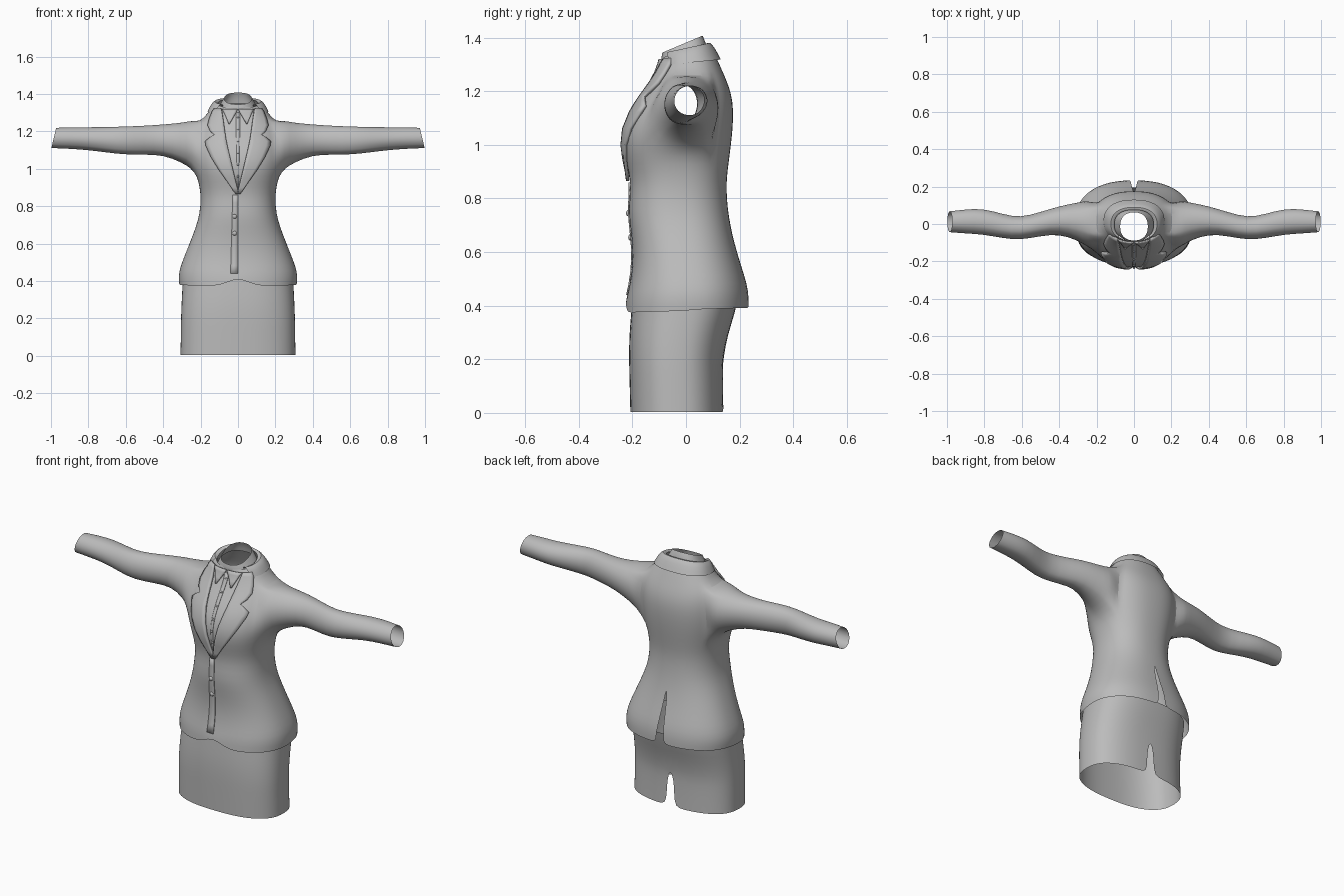
import bpy, bmesh, math
from mathutils import Vector
from mathutils.bvhtree import BVHTree

if "Cube" in bpy.data.objects:
    bpy.data.objects.remove(bpy.data.objects["Cube"])

grey = bpy.data.materials.new("grey cloth")
grey.diffuse_color = (0.5, 0.5, 0.5, 1)
grey.use_nodes = True
grey.node_tree.nodes["Principled BSDF"].inputs["Base Color"].default_value = grey.diffuse_color
N = 40  # columns around the body


def finish(name, bm, subdiv=1, thick=0.0):
    bmesh.ops.remove_doubles(bm, verts=bm.verts, dist=0.0005)
    bmesh.ops.recalc_face_normals(bm, faces=bm.faces)
    me = bpy.data.meshes.new(name)
    bm.to_mesh(me)
    bm.free()
    me.materials.append(grey)
    ob = bpy.data.objects.new(name, me)
    bpy.context.collection.objects.link(ob)
    if thick:
        m = ob.modifiers.new("thickness", 'SOLIDIFY')
        m.thickness = thick
        m.offset = 0
    if subdiv:
        ob.modifiers.new("smooth", 'SUBSURF').levels = subdiv
        ob.modifiers["smooth"].render_levels = subdiv
    bpy.ops.object.select_all(action='DESELECT')
    bpy.context.view_layer.objects.active = ob
    ob.select_set(True)
    bpy.ops.object.shade_smooth_by_angle(angle=math.radians(40))
    return ob


def loft(bm, rows, seam, e=0.85):
    """Rings (z, half width, front y, back y, tilt, half gap) with the gap at the seam angle."""
    grid = []
    for z, hw, yf, yb, tilt, gap in rows:
        ring = []
        for j in range(N + 1):
            a = seam + gap + (2 * math.pi - 2 * gap) * j / N
            c, s = math.cos(a), math.sin(a)
            x = hw * math.copysign(abs(c) ** e, c)
            y = (yf + yb) / 2 + (yb - yf) / 2 * math.copysign(abs(s) ** e, s)
            ring.append(bm.verts.new((x, y, z + tilt * y)))
        grid.append(ring)
    return grid


def skin(bm, grid, skip=lambda i, j: False):
    for i in range(len(grid) - 1):
        for j in range(len(grid[i]) - 1):
            if not skip(i, j):
                bm.faces.new((grid[i][j], grid[i][j + 1], grid[i + 1][j + 1], grid[i + 1][j]))


# Jacket body, with a back vent and armholes
BACK, FRONT = math.pi / 2, -math.pi / 2
body = [(.385, .315, -.225, .234, 0.03, .05), (.43, .319, -.222, .234, 0, .045),
        (.48, .308, -.21, .228, 0, .035), (.55, .28, -.2, .205, 0, .025),
        (.62, .252, -.2, .184, 0, .015), (.69, .225, -.208, .167, 0, 0),
        (.76, .205, -.216, .156, 0, 0), (.84, .199, -.206, .15, 0, 0),
        (.9, .205, -.214, .155, 0, 0), (.96, .219, -.229, .163, 0, 0),
        (1.03, .235, -.237, .172, 0, 0), (1.1, .24, -.217, .177, 0, 0),
        (1.16, .235, -.182, .175, 0, 0), (1.21, .225, -.146, .163, 0, 0),
        (1.252, .203, -.118, .146, 0, 0), (1.29, .166, -.102, .125, .08, 0),
        (1.33, .14, -.094, .102, .2, 0), (1.352, .113, -.09, .084, .3, 0)]
bm = bmesh.new()
grid = loft(bm, body, BACK)
for v in grid[0]:  # rounded cutaway where the fronts meet
    if v.co.y < 0:
        v.co.z += .045 * math.exp(-(v.co.x / .06) ** 2) - .004
LOW, HIGH, SPAN = 9, 14, 4
skin(bm, grid, lambda i, j: LOW <= i < HIGH and
     any(m - SPAN <= j < m + SPAN for m in (N // 4, 3 * N // 4)))

# Sleeves: (x, front y, back y, bottom z, top z), grown from the armholes
sleeve = [(.25, -.125, .13, 1.0, 1.258), (.3, -.09, .118, 1.032, 1.246),
          (.4, -.055, .098, 1.073, 1.237), (.5, -.066, .066, 1.074, 1.23),
          (.61, -.088, .035, 1.075, 1.226), (.7, -.077, .055, 1.086, 1.223),
          (.81, -.057, .086, 1.1, 1.222), (.9, -.052, .08, 1.106, 1.222),
          (.985, -.045, .07, 1.11, 1.219)]
for mid, side in ((N // 4, -1), (3 * N // 4, 1)):
    a, b = mid - SPAN, mid + SPAN
    hole = ([grid[LOW][j] for j in range(a, b)] + [grid[i][b] for i in range(LOW, HIGH)] +
            [grid[HIGH][j] for j in range(b, a, -1)] + [grid[i][a] for i in range(HIGH, LOW, -1)])
    angles = [math.atan2((v.co.z - 1.115) / .14, (v.co.y + .005) / .12) for v in hole]
    rings = [hole + hole[:1]]
    for x, yf, yb, zb, zt in sleeve:
        ring = []
        for t in angles:
            slant = -.013 * math.sin(t) if x > .95 else 0
            ring.append(bm.verts.new((side * (x + slant), (yf + yb) / 2 + (yb - yf) / 2 * math.cos(t),
                                      (zb + zt) / 2 + (zt - zb) / 2 * math.sin(t))))
        rings.append(ring + ring[:1])
    skin(bm, rings)
jacket = finish("jacket", bm)

# Skirt, open at both ends with a back slit
bm = bmesh.new()
skin(bm, loft(bm, [(.004, .308, -.208, .14, 0, .05), (.08, .307, -.21, .138, 0, .04),
                   (.16, .306, -.212, .137, 0, .03), (.21, .305, -.213, .14, 0, 0),
                   (.29, .302, -.212, .156, 0, 0), (.37, .298, -.205, .182, 0, 0),
                   (.43, .294, -.2, .195, 0, 0)], BACK, .8))
finish("skirt", bm)

# Shirt neck band and turned-down jacket collar
bm = bmesh.new()
skin(bm, loft(bm, [(1.325, .105, -.088, .08, .3, 0), (1.352, .09, -.095, .074, .4, 0),
                   (1.381, .074, -.088, .062, .42, 0)], FRONT))
finish("shirt_neck_band", bm)
bm = bmesh.new()
skin(bm, loft(bm, [(1.305, .163, -.1, .13, .1, .85), (1.34, .146, -.095, .108, .2, .8),
                   (1.368, .122, -.09, .088, .2, .75), (1.352, .105, -.085, .076, .3, .75)], FRONT))
finish("jacket_collar", bm)

# Surface of the jacket front, used to lay the details onto it
bpy.context.view_layer.update()
tree = BVHTree.FromObject(jacket, bpy.context.evaluated_depsgraph_get())


def front_y(x, z):
    hit = tree.ray_cast(Vector((x, -1, z)), Vector((0, 1, 0)))[0]
    return hit.y if hit and hit.y < 0 else -.07


def plate(name, rows, lift, thick, cols=5):
    """Thin panel over the chest from rows of (z, inner x, outer x)."""
    bm = bmesh.new()
    g = []
    for z, x0, x1 in rows:
        xs = [x0 + (x1 - x0) * k / cols for k in range(cols + 1)]
        g.append([bm.verts.new((x, front_y(x, z) - lift, z)) for x in xs])
    skin(bm, g)
    finish(name, bm, 0, thick)


# Notched lapels and shirt collar points
lapel = [(.865, -.005, .012), (.9, .004, .035), (.95, .016, .07), (1.0, .028, .105),
         (1.06, .042, .142), (1.12, .056, .17), (1.145, .061, .174), (1.165, .065, .15),
         (1.18, .067, .125), (1.2, .07, .148), (1.23, .074, .161), (1.265, .079, .152),
         (1.3, .085, .138), (1.32, .088, .125)]
point = [(1.24, .045, .05), (1.27, .028, .062), (1.3, .01, .075), (1.318, .002, .085)]
for side, tag in ((1, "left"), (-1, "right")):
    plate(tag + "_lapel", [(z, side * p, side * q) for z, p, q in lapel], .008, .012)
    plate(tag + "_shirt_collar", [(z, side * p, side * q) for z, p, q in point], .007, .008)

# Overlapping front edges of the jacket and shirt
plate("jacket_front_edge", [(.44 + .042 * i, -.04 + .0012 * i, .0) for i in range(11)], .002, .005, 2)
plate("shirt_placket", [(.9 + .04 * i, -.004 - .0008 * i, .004 + .0008 * i) for i in range(11)], .001, .004, 2)


# Buttons
def button(name, x, z, r):
    bm = bmesh.new()
    bmesh.ops.create_uvsphere(bm, u_segments=12, v_segments=8, radius=r)
    for v in bm.verts:
        v.co = Vector((x, front_y(x, z) - .004, z)) + Vector((v.co.x, v.co.y * .7, v.co.z))
    finish(name, bm, 0)


for i, z in enumerate((.655, .745, .89)):
    button(f"jacket_button_{i + 1}", -.018, z, .012)
for i in range(6):
    button(f"shirt_button_{i + 1}", 0, .96 + .063 * i, .006)
